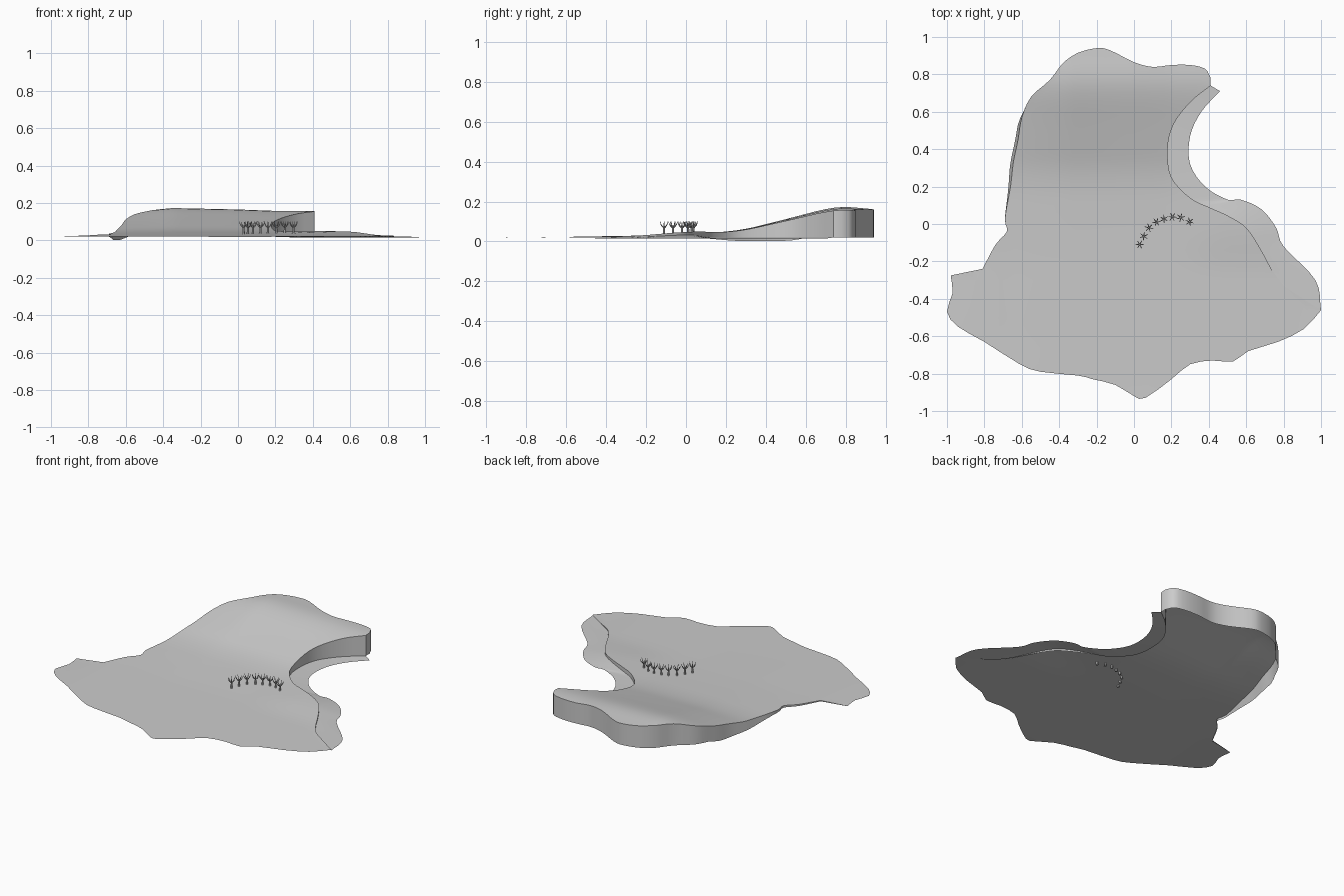
import bpy, bmesh, math
from mathutils import Vector, geometry

if "Cube" in bpy.data.objects:
    bpy.data.objects.remove(bpy.data.objects["Cube"])

GROUND = 0.02


def smooth_line(pts, steps=4):
    """Open Catmull-Rom curve through 2D points."""
    pts = [Vector(p) for p in pts]
    ext = [2 * pts[0] - pts[1]] + pts + [2 * pts[-1] - pts[-2]]
    out = []
    for i in range(1, len(ext) - 2):
        a, b, c, d = ext[i - 1:i + 3]
        for k in range(steps):
            t = k / steps
            out.append(0.5 * (2 * b + (c - a) * t + (2 * a - 5 * b + 4 * c - d) * t * t
                              + (3 * b - a - 3 * c + d) * t ** 3))
    return out + [pts[-1]]


def lookup(table, v):
    """Eased interpolation in a small table of (position, value)."""
    if v <= table[0][0]:
        return table[0][1]
    for (a, fa), (b, fb) in zip(table, table[1:]):
        if v <= b:
            return fa + (fb - fa) * (v - a) / (b - a)
    return table[-1][1]


def ramp(a, b, v):
    t = max(0, min(1, (v - a) / (b - a)))
    return t * t * (3 - 2 * t)


ALONG = [(-0.93, 0.018), (-0.6, 0.023), (-0.2, 0.03), (0.0, 0.038), (0.18, 0.047), (0.3, 0.062),
         (0.42, 0.092), (0.55, 0.125), (0.65, 0.152), (0.72, 0.168), (0.79, 0.176), (0.94, 0.162)]
ACROSS = [(-0.66, 0.78), (-0.55, 0.87), (-0.35, 1), (0, 0.95), (0.2, 0.9), (0.41, 0.9)]


def height(x, y):
    base = sum(lookup(ALONG, y + d) for d in (-0.04, 0, 0.04)) / 3 - GROUND
    h = base * lookup(ACROSS, x)
    h += 0.011 * ramp(0.15, 0.5, x) * ramp(-0.3, 0.0, y) * (1 - ramp(0.15, 0.35, y))
    return GROUND + h * (1 - ramp(0.72, 1, x)) * (1 - ramp(0.75, 1, -x))


def finish(bm, name, angle=35):
    me = bpy.data.meshes.new(name)
    bm.to_mesh(me)
    bm.free()
    ob = bpy.data.objects.new(name, me)
    bpy.context.collection.objects.link(ob)
    bpy.ops.object.select_all(action='DESELECT')
    bpy.context.view_layer.objects.active = ob
    ob.select_set(True)
    bpy.ops.object.shade_smooth_by_angle(angle=math.radians(angle))
    return ob


# Outlines: cliff rim, low shelf below it, and the remaining coast
cliff = smooth_line([(0.41, 0.74), (0.3, 0.65), (0.21, 0.53), (0.18, 0.4), (0.2, 0.25), (0.3, 0.14),
                     (0.4, 0.09), (0.5, 0.045), (0.6, -0.02), (0.68, -0.14), (0.74, -0.25), (0.8, -0.33)])
shelf = smooth_line([(0.46, 0.71), (0.36, 0.6), (0.3, 0.47), (0.3, 0.32), (0.38, 0.2), (0.5, 0.13),
                     (0.57, 0.13), (0.68, 0.08), (0.76, -0.02), (0.8, -0.12), (0.97, -0.3), (1.0, -0.46)])
coast = smooth_line([(1.0, -0.46), (0.91, -0.56), (0.77, -0.63), (0.61, -0.68), (0.53, -0.735),
                     (0.42, -0.73), (0.3, -0.75), (0.2, -0.83), (0.06, -0.93), (0, -0.92), (-0.1, -0.86),
                     (-0.22, -0.83), (-0.3, -0.81), (-0.5, -0.79), (-0.61, -0.75), (-0.8, -0.63),
                     (-0.94, -0.55), (-1, -0.47), (-0.97, -0.37), (-0.98, -0.275)], 2)
coast += smooth_line([(-0.81, -0.24), (-0.74, -0.11), (-0.68, -0.04), (-0.69, 0.03), (-0.66, 0.2),
                      (-0.645, 0.33), (-0.62, 0.45), (-0.6, 0.57), (-0.55, 0.68), (-0.45, 0.77),
                      (-0.38, 0.86), (-0.3, 0.915), (-0.2, 0.94), (-0.13, 0.93), (0, 0.865), (0.1, 0.84),
                      (0.2, 0.85), (0.3, 0.85), (0.38, 0.83), (0.41, 0.78)], 3)
outline = (cliff + coast)[::-1]
n = len(outline)
if sum(a.x * b.y - b.x * a.y for a, b in zip(outline, outline[1:] + outline[:1])) < 0:
    outline.reverse()

# Land surface: triangulated outline with a grid of inner points
grid = [Vector((-1 + 0.04 * i, -0.94 + 0.04 * j)) for i in range(51) for j in range(48)]
grid = [p for p in grid if min((p - q).length_squared for q in outline) > 0.018 ** 2]
verts, _, faces, *_ = geometry.delaunay_2d_cdt(outline + grid, [], [list(range(n))], 1, 1e-5)
bm = bmesh.new()
bv = [bm.verts.new((v.x, v.y, height(v.x, v.y))) for v in verts]
for f in faces:
    bm.faces.new([bv[i] for i in f])
bmesh.ops.delete(bm, geom=[v for v in bm.verts if not v.link_faces], context='VERTS')
bmesh.ops.recalc_face_normals(bm, faces=bm.faces)
if sum(f.normal.z for f in bm.faces) < 0:
    bmesh.ops.reverse_faces(bm, faces=bm.faces)

# Cliff walls hanging from the rim
rim = [e for e in bm.edges if e.is_boundary and max(v.co.z for v in e.verts) > GROUND + 0.004]
walls = bmesh.ops.extrude_edge_only(bm, edges=rim)['geom']
for v in (g for g in walls if isinstance(g, bmesh.types.BMVert)):
    left = ramp(0.58, 0.62, -v.co.x) * ramp(0.0, 0.3, v.co.y) * (1 - ramp(0.55, 0.65, v.co.y))
    v.co.x -= 0.015 * left
    v.co.z = min(v.co.z, GROUND - 0.018 * left)
finish(bm, "land")

# Shelf at the foot of the cliff
bm = bmesh.new()
rows = []
for a, b in zip(cliff, shelf):
    z = GROUND + 0.012 * ramp(0.3, 0.55, a.x) * ramp(-0.3, 0, a.y) * (1 - ramp(0.15, 0.35, a.y))
    rows.append([bm.verts.new((*a.lerp(b, t), z - (z - 0.016) * t)) for t in (0, 0.5, 1)])
for r, s in zip(rows, rows[1:]):
    for k in range(2):
        bm.faces.new((r[k], s[k], s[k + 1], r[k + 1]))
bmesh.ops.recalc_face_normals(bm, faces=bm.faces)
if sum(f.normal.z for f in bm.faces) < 0:
    bmesh.ops.reverse_faces(bm, faces=bm.faces)
finish(bm, "shelf")


def limb(bm, path, sides=6):
    """Tapered tube along (point, radius) stations."""
    rings = []
    for i, (p, r) in enumerate(path):
        a, b = path[max(i - 1, 0)][0], path[min(i + 1, len(path) - 1)][0]
        q = (b - a).to_track_quat('Z', 'Y')
        rings.append([bm.verts.new(p + q @ Vector((r * math.cos(k * math.tau / sides),
                                                   r * math.sin(k * math.tau / sides), 0)))
                      for k in range(sides)])
    for r, s in zip(rings, rings[1:]):
        for k in range(sides):
            bm.faces.new((r[k], r[(k + 1) % sides], s[(k + 1) % sides], s[k]))
    bm.faces.new(rings[0][::-1])
    bm.faces.new(rings[-1])


# Arc of bare branching trees
spots = [(0.03, -0.11), (0.053, -0.065), (0.08, -0.02), (0.12, 0.01),
         (0.16, 0.027), (0.205, 0.038), (0.25, 0.034), (0.297, 0.012)]
for i, (x, y) in enumerate(spots):
    bm = bmesh.new()
    limb(bm, [(Vector((x, y, 0.02)), 0.008), (Vector((x, y, 0.042)), 0.0065),
              (Vector((x, y, 0.062)), 0.005), (Vector((x, y, 0.08)), 0.004)])
    for k in range(6):
        ang = k * math.tau / 6 + i * 0.4
        out = Vector((math.cos(ang), math.sin(ang), 0))
        base = Vector((x, y, 0))
        limb(bm, [(base + out * r + Vector((0, 0, z)), w) for r, z, w in
                  ((0.001, 0.067, 0.003), (0.013, 0.078, 0.0026), (0.018, 0.086, 0.002),
                   (0.023, 0.1, 0.001))], 5)
    finish(bm, f"tree_{i + 1}")
